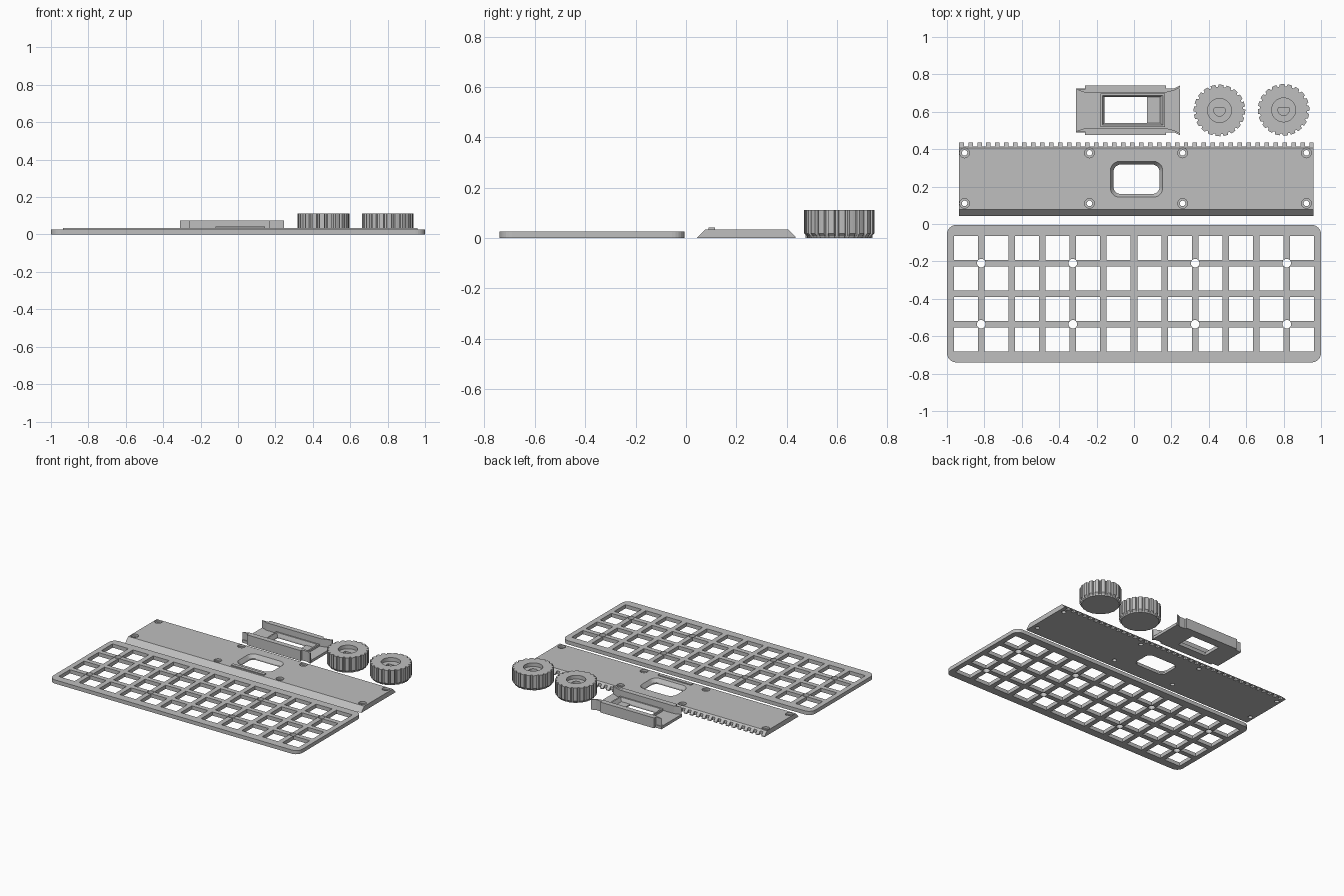
import bpy, bmesh
from math import pi, sin, cos

if "Cube" in bpy.data.objects:
    bpy.data.objects.remove(bpy.data.objects["Cube"])

grey = bpy.data.materials.new("printed_grey")
grey.diffuse_color = (0.52, 0.52, 0.52, 1)
grey.use_nodes = True
grey.node_tree.nodes["Principled BSDF"].inputs["Base Color"].default_value = grey.diffuse_color


def rect(x0, x1, y0, y1, r=0, n=6):
    """Rectangle outline, optionally with rounded corners."""
    if not r:
        return [(x0, y0), (x1, y0), (x1, y1), (x0, y1)]
    pts = []
    for k, (cx, cy) in enumerate([(x1 - r, y1 - r), (x0 + r, y1 - r), (x0 + r, y0 + r), (x1 - r, y0 + r)]):
        for i in range(n + 1):
            a = (k + i / n) * pi / 2
            pts.append((cx + r * cos(a), cy + r * sin(a)))
    return pts


def circle(cx, cy, r, n=24):
    return [(cx + r * cos(2 * pi * i / n), cy + r * sin(2 * pi * i / n)) for i in range(n)]


def mesh_object(name, layers):
    """Object from prisms; each is a list of (outline, z) sections."""
    bm = bmesh.new()
    for sections in layers:
        rings = [[bm.verts.new((x, y, z)) for x, y in pts] for pts, z in sections]
        n = len(rings[0])
        bm.faces.new(rings[0][::-1])
        bm.faces.new(rings[-1])
        for a, b in zip(rings, rings[1:]):
            for i in range(n):
                j = (i + 1) % n
                bm.faces.new((a[i], a[j], b[j], b[i]))
    bmesh.ops.recalc_face_normals(bm, faces=bm.faces)
    me = bpy.data.meshes.new(name)
    bm.to_mesh(me)
    bm.free()
    me.materials.append(grey)
    ob = bpy.data.objects.new(name, me)
    bpy.context.collection.objects.link(ob)
    return ob


def boolean(ob, layers, op='DIFFERENCE'):
    """Cut (or join) a set of non-overlapping prisms."""
    tool = mesh_object("cutter", layers)
    tool.hide_render = True
    mod = ob.modifiers.new("bool", 'BOOLEAN')
    mod.object, mod.operation, mod.solver = tool, op, 'EXACT'
    dg = bpy.context.evaluated_depsgraph_get()
    me = bpy.data.meshes.new_from_object(ob.evaluated_get(dg))
    ob.modifiers.clear()
    ob.data = me
    bpy.data.objects.remove(tool)


def prism(pts, z0, z1):
    return [(pts, z0), (pts, z1)]


# Key grid plate: 12 x 4 square openings and eight screw holes
P, CY = 0.1634, -0.3725
plate = mesh_object("key_grid_plate", [prism(rect(-1, 1, -0.74, -0.005, 0.05), 0, 0.027)])
cuts = []
for c in range(12):
    for r in range(4):
        x, y = (c - 5.5) * P, CY + (r - 1.5) * P
        cuts.append(prism(rect(x - .064, x + .064, y - .064, y + .064), -0.1, 0.1))
boolean(plate, cuts)
boolean(plate, [prism(circle(x * P, CY + y * P, 0.023), -0.1, 0.1)
                for x in (-5, -2, 2, 5) for y in (-1, 1)])

# Back cover: sloped long edges
T = 0.035
cover = mesh_object("back_cover", [[(rect(-.935, .96, .042, .435), 0),
                                    (rect(-.935, .96, .047, .435), .005),
                                    (rect(-.935, .96, .047 + .03, .405), T)]])
# Window with chamfered rim, and counterbored screw holes
screws = [(x, y) for x in (-.906, -.238, .26, .922) for y in (.11, .38)]
boolean(cover, [prism(circle(x, y, 0.015), -0.1, 0.1) for x, y in screws]
        + [prism(rect(-.11, .137, .16, .318, .04), -0.1, 0.1)])
boolean(cover, [prism(circle(x, y, 0.026), 0.02, 0.1) for x, y in screws]
        + [[(rect(-.11, .137, .16, .318, .04), 0.01),
            (rect(-.127, .154, .143, .335, .05), T + .0005)]])
# Row of slots that forms the toothed rear edge
boolean(cover, [prism(rect(-.91 + i * .048, -.886 + i * .048, .415, .5), -0.1, 0.1)
                for i in range(39)])

# Plain raised label bar below the window
mesh_object("label_bar", [prism(rect(-.12, .145, .09, .115), T - .003, .042)])

# Sliding display bracket: base, two side walls, flared ends
Y0, Y1 = .475, .74
bracket = mesh_object("display_bracket", [prism(rect(-.31, .245, Y0 + .015, Y1 - .015), 0, .02)])


def wall(s):
    """Long side wall with flared tips; s=1 rear, s=-1 front."""
    yc = (Y0 + Y1) / 2
    prof = [(-.31, .112), (-.262, .095), (.17, .095), (.21, .105), (.245, .122),
            (.245, .1325), (.215, .118), (.17, .118), (.17, .1325), (-.262, .1325),
            (-.262, .112)]
    return prism([(x, yc + s * y) for x, y in prof], 0, .075)


boolean(bracket, [wall(1), wall(-1)], 'UNION')
# Raised frame with sloped recess and through window
boolean(bracket, [prism(rect(-.18, .165, .518, .698), .005, .035)], 'UNION')
boolean(bracket, [[(rect(-.158, .14, .54, .68), .01), (rect(-.172, .157, .526, .69), .04)]])
boolean(bracket, [prism(rect(-.158, .07, .54, .68), -0.1, 0.1)])


# Ribbed knobs with recessed hub and D-shaped shaft socket
def knob(name, cx, cy, turn):
    N, ro, ri = 20, 0.138, 0.126

    def gear(a_ro, a_ri):
        pts = []
        for i in range(N):
            for f, r in ((0, a_ri), (.22, a_ri), (.32, a_ro), (.58, a_ro), (.9, a_ro), (1, a_ri)):
                if f == 1:
                    continue
                a = 2 * pi * (i + f + turn) / N
                pts.append((cx + r * cos(a), cy + r * sin(a)))
        return pts
    ob = mesh_object(name, [[(gear(.125, .122), 0), (gear(.128, .125), .008),
                             (gear(ro, ri), .018), (gear(ro, ri), .112)]])
    boolean(ob, [prism(circle(cx, cy, .064, 32), .085, .2)])
    a0 = 0.45
    d = [(cx + .03 * cos(a), cy + .03 * sin(a))
         for a in [pi - a0 + (pi + 2 * a0) * i / 16 for i in range(17)]]
    boolean(ob, [prism(d, .03, .2)])


knob("left_knob", .457, .607, 0.2)
knob("right_knob", .80, .61, 0.6)
